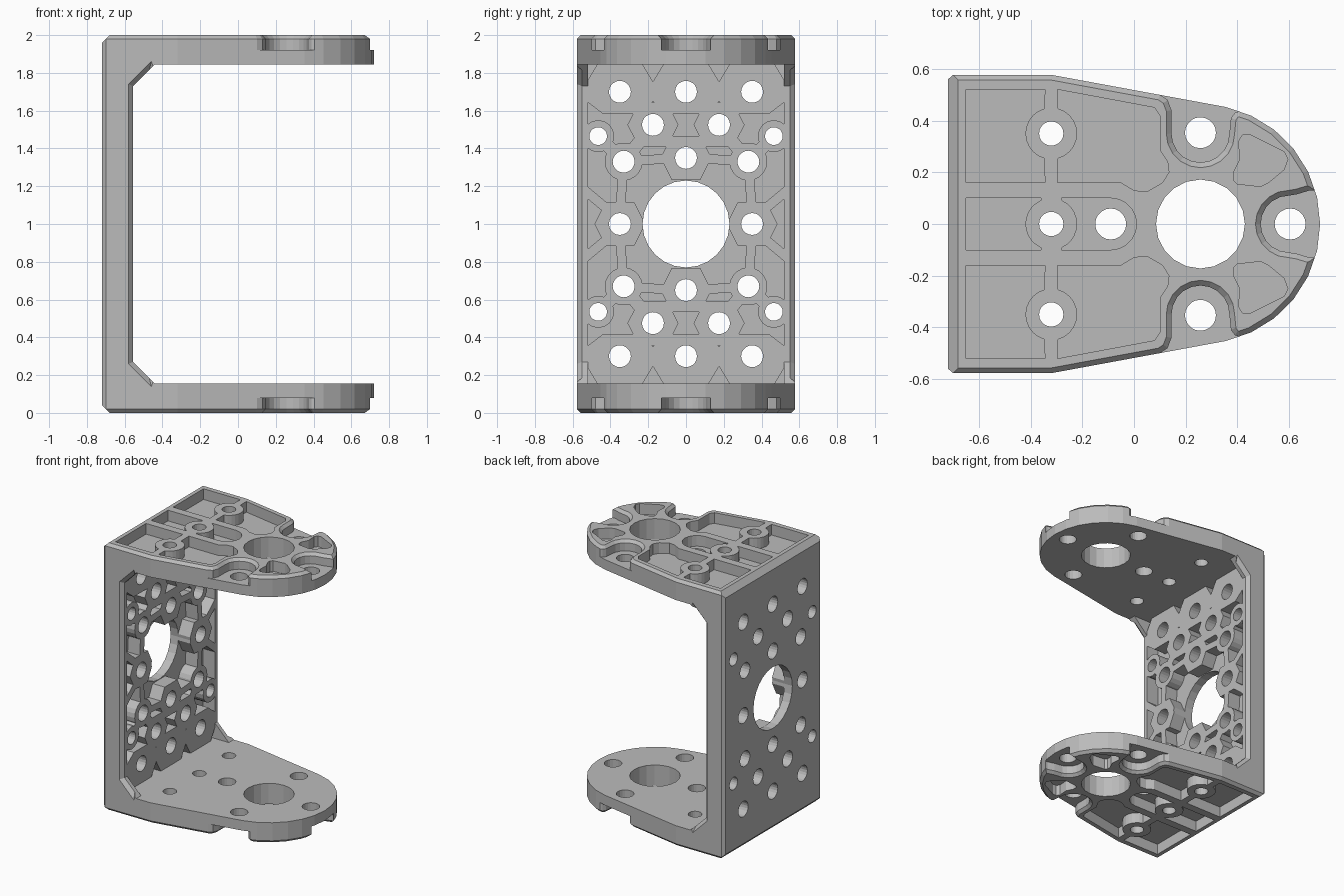
import bpy, bmesh
from math import sin, cos, radians
from mathutils import Vector

cube = bpy.data.objects.get("Cube")
if cube:
    bpy.data.objects.remove(cube, do_unlink=True)

helpers = bpy.data.collections.new("helpers")
bpy.context.scene.collection.children.link(helpers)


def arc(cx, cy, r, a0, a1, n=10):
    steps = [radians(a0 + (a1 - a0) * i / n) for i in range(n + 1)]
    return [(cx + r * cos(a), cy + r * sin(a)) for a in steps]


def circle(cx, cy, r, n=20):
    return arc(cx, cy, r, 0, 360, n)[:-1]


def offset(poly, d):
    """Grow a counter-clockwise outline by d with mitred corners."""
    out = []
    for i, p in enumerate(poly):
        a = (p - poly[i - 1]).normalized()
        b = (poly[(i + 1) % len(poly)] - p).normalized()
        n1, n2 = Vector((a.y, -a.x)), Vector((b.y, -b.x))
        out.append(p + (n1 + n2) * d / max(1 + n1.dot(n2), 0.3))
    return out


def prism(name, poly, layers, axis, collection=helpers):
    """Loft an outline through (height, growth) layers along an axis."""
    poly = [Vector(p) for p in poly]
    area = sum(poly[i - 1].cross(p) for i, p in enumerate(poly))
    if area < 0:
        poly.reverse()
    place = {"x": lambda p, h: (h, p.x, p.y),
             "y": lambda p, h: (p.x, h, p.y),
             "z": lambda p, h: (p.x, p.y, h)}[axis]
    bm = bmesh.new()
    rings = [[bm.verts.new(place(p, h)) for p in (offset(poly, d) if d else poly)]
             for h, d in layers]
    for low, high in zip(rings, rings[1:]):
        for i in range(len(poly)):
            bm.faces.new((low[i - 1], low[i], high[i], high[i - 1]))
    bm.faces.new(rings[0])
    bm.faces.new(rings[-1])
    bmesh.ops.recalc_face_normals(bm, faces=bm.faces)
    mesh = bpy.data.meshes.new(name)
    bm.to_mesh(mesh)
    bm.free()
    obj = bpy.data.objects.new(name, mesh)
    collection.objects.link(obj)
    obj.hide_render = collection == helpers
    return obj


def combine(target, tools, operation="DIFFERENCE"):
    """Apply a boolean with a group of tools, then discard the tools."""
    group = bpy.data.collections.new("tools")
    bpy.context.scene.collection.children.link(group)
    for tool in tools:
        group.objects.link(tool)
    mod = target.modifiers.new("cut", "BOOLEAN")
    mod.operation, mod.solver = operation, "EXACT"
    mod.operand_type, mod.collection = "COLLECTION", group
    bpy.context.view_layer.update()
    graph = bpy.context.evaluated_depsgraph_get()
    mesh = bpy.data.meshes.new_from_object(target.evaluated_get(graph))
    target.modifiers.clear()
    target.data = mesh
    for tool in tools:
        bpy.data.objects.remove(tool, do_unlink=True)
    bpy.data.collections.remove(group)


def signs(v):
    return (-1, 1) if v else (1,)


# Bracket body: C-shaped side profile trimmed by the tapered plan outline
half = [(0.9, 1.845), (-0.44, 1.845), (-0.555, 1.73)]
outer = [(-0.72, 1.96), (-0.68, 2), (0.9, 2)]
profile = (half + [(x, 2 - z) for x, z in reversed(half)]
           + [(x, 2 - z) for x, z in reversed(outer)] + outer)
bracket = prism("bracket", profile, [(-0.7, 0), (0.7, 0)], "y",
                bpy.context.scene.collection)
plan = ([(-0.70, -0.577), (-0.32, -0.577)] + arc(0.257, 0, 0.463, -78, 78, 12)
        + [(-0.32, 0.577), (-0.70, 0.577), (-0.73, 0.55), (-0.73, -0.55)])
combine(bracket, [prism("plan", plan, [(-0.01, -0.03), (0.02, 0), (1.98, 0), (2.01, -0.03)], "z")],
        "INTERSECT")

# Arm pockets and edge slots, repeated on both arms
R = 0.1
left_pocket = ([(-0.65, 0.16), (-0.345, 0.16)] + arc(-0.32, 0.35, R, 255, 105)
               + [(-0.345, 0.52), (-0.65, 0.52)])
right_pocket = ([(-0.295, 0.16), (-0.05, 0.16), (0, 0.13), (0.05, 0.125), (0.11, 0.16),
                 (0.135, 0.2), (0.13, 0.24), (0.1, 0.285), (0.1, 0.42), (0.08, 0.45),
                 (-0.295, 0.52)] + arc(-0.32, 0.35, R, 75, -75))
tip_pocket = [(0.4, 0.155), (0.49, 0.145), (0.52, 0.16), (0.58, 0.21), (0.595, 0.25),
              (0.58, 0.28), (0.45, 0.345), (0.42, 0.345), (0.405, 0.32), (0.41, 0.25),
              (0.385, 0.2), (0.385, 0.17)]
middle_pocket = ([(-0.65, -R), (-0.36, -R)] + arc(-0.32, 0, R, 246, 114)
                 + [(-0.36, R), (-0.65, R)])
round_pocket = ([(-0.28, -R)] + arc(-0.09, 0, R, -90, 90) + [(-0.28, R)]
                + arc(-0.32, 0, R, 66, -66))
side_slot = ([(0.42, 0.7), (0.1, 0.7), (0.1, 0.5), (0.13, 0.48), (0.145, 0.44)]
             + arc(0.257, 0.35, 0.112, 180, 360) + [(0.375, 0.41), (0.39, 0.43), (0.42, 0.44)])
tip_slot = ([(0.9, -0.13), (0.9, 0.13), (0.68, 0.13), (0.63, 0.115)]
            + arc(0.6, 0, 0.11, 90, 270) + [(0.63, -0.115), (0.68, -0.13)])


def mirrored(poly):
    return [(x, -y) for x, y in poly]


pockets = [middle_pocket, round_pocket]
for p in (left_pocket, right_pocket, tip_pocket):
    pockets += [p, mirrored(p)]
slots = [tip_slot, side_slot, mirrored(side_slot)]
tools = []
for top in (True, False):
    for shapes, layers in ((pockets, [(1.92, 0), (2.05, 0)]),
                           (slots, [(1.92, 0), (1.98, 0), (2.03, 0.05)])):
        if not top:
            layers = [(2 - h, d) for h, d in layers]
        tools += [prism("recess", s, layers, "z") for s in shapes]
combine(bracket, tools)

# Wall recess: a shallow cavity with bosses and ribs left standing in it
rect = [(-0.52, 0.155), (0.52, 0.155), (0.52, 1.845), (-0.52, 1.845)]
cavity = prism("cavity", rect, [(-0.655, 0), (-0.54, 0)], "x")
grid = [(0, 0.35), (0.35, 0), (0.175, 0.525)]
end_row = [(0, 0.7), (0.35, 0.7)]
diagonal = [(0.33, 0.33)]
corner = [(0.465, 0.465)]
hexagon = [(0.135, 0), (0.075, 0.117), (-0.075, 0.117),
           (-0.135, 0), (-0.075, -0.117), (0.075, -0.117)]
end_boss = [(0.117, 0.15), (-0.117, 0.15), (-0.177, 0.05), (-0.177, -0.05),
            (-0.09, -0.117), (0.09, -0.117), (0.177, -0.05), (0.177, 0.05)]
bosses = []


def stand(shape, at=(0, 0)):
    """Place a standing shape in every mirrored position on the wall."""
    for sy in signs(at[0]):
        for sz in signs(at[1]):
            pts = [(sy * (at[0] + u), 1 + sz * (at[1] + v)) for u, v in shape]
            bosses.append(prism("boss", pts, [(-0.7, 0), (-0.5, 0)], "x"))


def rib(p, q, width):
    p, q = Vector(p), Vector(q)
    mid, along = (p + q) / 2, (q - p) / 2
    side = Vector((-along.y, along.x)).normalized() * width / 2
    stand([c for c in (-along - side, along - side, along + side, side - along)], mid)


for at in grid:
    stand(hexagon, at)
for at in end_row:
    stand(end_boss, at)
for at in diagonal:
    stand(circle(0, 0, 0.1), at)
for at in corner:
    stand(circle(0, 0, 0.085, 16), at)
rib((0.5, 0.7), (0.56, 0.7), 0.11)
rib((0.33, 0.33), (0.175, 0.525), 0.07)
rib((0.33, 0.33), (0.465, 0.465), 0.07)
rib((0.33, 0.33), (0.35, 0.05), 0.05)
rib((0.33, 0.33), (0.05, 0.35), 0.05)
rib((0.37, 0.04), (0.55, 0.19), 0.05)
combine(cavity, bosses)

# Clear the space between the corner gussets and chamfer the inner rim
tools = [cavity, prism("clearance", rect, [(-0.555, 0), (-0.3, 0)], "x")]
window = [(-0.555, 0.27), (-0.47, 0.185), (-0.4, 0.4), (-0.4, 1.6), (-0.47, 1.815), (-0.555, 1.73)]
for s in (-1, 1):
    tools.append(prism("rim_chamfer", window, [(s * 0.55, 0), (s * 0.6, 0.046)], "y"))
combine(bracket, tools)

# Through holes in the wall and in both arms
tools = [prism("bore", circle(0, 1, 0.23, 24), [(-0.8, 0), (-0.3, 0)], "x")]
for group, r in ((grid + end_row + diagonal, 0.058), (corner, 0.047)):
    for y, z in group:
        for sy in signs(y):
            for sz in signs(z):
                tools.append(prism("hole", circle(sy * y, 1 + sz * z, r),
                                   [(-0.8, 0), (-0.3, 0)], "x"))
for x, y, r in ((0.257, 0, 0.172), (0.257, 0.353, 0.06), (0.604, 0, 0.06),
                (-0.32, 0.35, 0.047), (-0.32, 0, 0.047), (-0.09, 0, 0.06)):
    for s in signs(y):
        tools.append(prism("hole", circle(x, s * y, r), [(-0.1, 0), (2.1, 0)], "z"))
combine(bracket, tools)
bpy.data.collections.remove(helpers)

# Single grey finish
grey = bpy.data.materials.new("grey")
grey.use_nodes = True
color = (0.5, 0.5, 0.5, 1)
grey.diffuse_color = color
grey.node_tree.nodes["Principled BSDF"].inputs["Base Color"].default_value = color
bracket.data.materials.clear()
bracket.data.materials.append(grey)
for face in bracket.data.polygons:
    face.material_index = 0
    face.use_smooth = False
